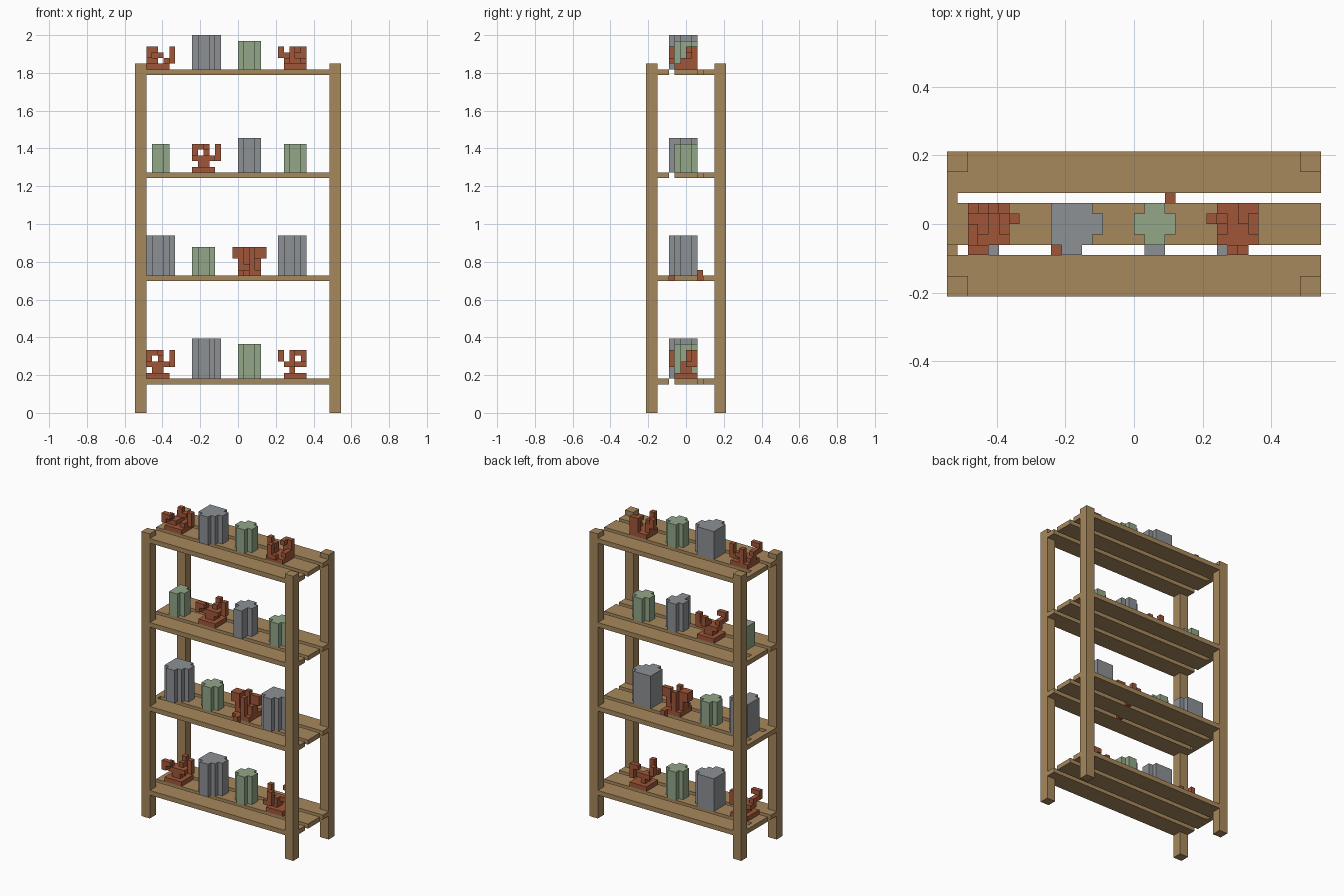
import bpy, bmesh
from mathutils import Vector

old = bpy.data.objects.get("Cube")
if old:
    bpy.data.objects.remove(old)

U = 2 / 66                      # one block
ORIGIN = Vector((18, 7, 0))     # block grid corner offset


def material(name, rgb):
    m = bpy.data.materials.new(name)
    m.use_nodes = True
    m.diffuse_color = (*rgb, 1)
    m.node_tree.nodes["Principled BSDF"].inputs["Base Color"].default_value = (*rgb, 1)
    return m


WOOD = material("light wood", (0.39, 0.25, 0.11))
CLAY = material("red clay", (0.35, 0.093, 0.04))
GREY = material("stone grey", (0.27, 0.285, 0.30))
GREEN = material("sage green", (0.29, 0.39, 0.25))


def finish(bm, name, mat):
    bmesh.ops.recalc_face_normals(bm, faces=bm.faces)
    me = bpy.data.meshes.new(name)
    bm.to_mesh(me)
    bm.free()
    me.materials.append(mat)
    ob = bpy.data.objects.new(name, me)
    bpy.context.collection.objects.link(ob)
    return ob


def blocks(name, mat, boxes, at=(0, 0, 0)):
    """Boxes given as corner and size in block units."""
    bm = bmesh.new()
    for x, y, z, w, d, h in boxes:
        corner, size = Vector((x, y, z)) + Vector(at), Vector((w, d, h))
        made = bmesh.ops.create_cube(bm, size=1)["verts"]
        for v in made:
            v.co = (corner + size / 2 + v.co * size - ORIGIN) * U
    return finish(bm, name, mat)


def jar(name, mat, rows, at, height):
    """Stepped prism; rows hold the x span of each block row, front to back."""
    left, right = [], []
    for j, (a, b) in enumerate(rows):
        left += [(a, j), (a, j + 1)]
        right += [(b, j), (b, j + 1)]
    outline = list(dict.fromkeys(right + left[::-1]))
    bm = bmesh.new()
    verts = [bm.verts.new((Vector((x, y, 0)) + Vector(at) - ORIGIN) * U) for x, y in outline]
    face = bm.faces.new(verts)
    top = bmesh.ops.extrude_face_region(bm, geom=[face])["geom"]
    for v in top:
        if isinstance(v, bmesh.types.BMVert):
            v.co.z += height * U
    return finish(bm, name, mat)


# Frame: four posts
for side, x in (("right", 0), ("left", 34)):
    for end, y in (("front", 0), ("back", 12)):
        blocks(f"{end}_{side}_post", WOOD, [(x, y, 0, 2, 2, 61)])

# Shelves: three boards each, with a small tie block at one end
LEVELS = (5, 23, 41, 59)
for n, z in enumerate(LEVELS, 1):
    blocks(f"shelf_{n}_front_board", WOOD, [(2, 0, z, 32, 2, 1), (0, 2, z, 36, 2, 1)])
    blocks(f"shelf_{n}_middle_board", WOOD, [(0, 5, z, 36, 4, 1)])
    blocks(f"shelf_{n}_back_board", WOOD, [(2, 12, z, 32, 2, 1), (0, 10, z, 36, 2, 1)])
    blocks(f"shelf_{n}_tie", WOOD, [(0, 9, z, 1, 1, 1)])
blocks("shelf_2_front_tie", WOOD, [(0, 4, LEVELS[1], 1, 1, 1)])

# Jar cross-sections
BIG = [(1, 3), (0, 4), (0, 5), (0, 5), (0, 4)]
MEDIUM = [(1, 3), (1, 3), (0, 4), (0, 4), (1, 3)]
SMALL = [(1, 3), (0, 4), (0, 4), (1, 3)]
SLIM = [(0, 2), (0, 3), (0, 3), (0, 2)]

# Grey and green jars: name, colour, section, x, y, shelf, height
for name, mat, rows, x, y, shelf, h in (
        ("grey_jar_1", GREY, BIG, 10, 4, 0, 7),
        ("green_jar_1", GREEN, SMALL, 18, 5, 0, 6),
        ("grey_jar_2", GREY, BIG, 2, 4, 1, 7),
        ("green_jar_2", GREEN, SMALL, 10, 5, 1, 5),
        ("grey_jar_3", GREY, BIG, 25, 4, 1, 7),
        ("green_jar_3", GREEN, SLIM, 3, 5, 2, 5),
        ("grey_jar_4", GREY, MEDIUM, 18, 4, 2, 6),
        ("green_jar_4", GREEN, SMALL, 26, 5, 2, 5),
        ("grey_jar_5", GREY, BIG, 10, 4, 3, 6),
        ("green_jar_5", GREEN, SMALL, 18, 5, 3, 5)):
    jar(name, mat, rows, (x, y, LEVELS[shelf] + 1), h)

# Clay ornaments: square foot with crooked arms
FOOT = [(0, 0, 0, 4, 4, 1)]
CURLED = [(0, 1, 1, 2, 2, 1), (0, -1, 2, 1, 3, 1), (0, -1, 3, 2, 1, 1),
          (3, 1, 1, 1, 2, 1), (4, 2, 1, 1, 1, 3), (1, 3, 1, 1, 1, 3), (2, 3, 2, 1, 1, 1)]
OPEN = [(0, 1, 1, 1, 2, 1), (-1, 2, 2, 1, 1, 2), (0, 2, 2, 1, 1, 1),
        (1, -1, 1, 2, 1, 1), (1, -1, 2, 1, 1, 2), (2, 3, 1, 2, 1, 2), (3, 3, 3, 1, 1, 1),
        (3, 1, 1, 1, 2, 1), (2, 2, 3, 1, 2, 1)]
TALL = [(1, 1, 1, 2, 2, 1), (0, 1, 2, 4, 2, 1), (0, -1, 3, 1, 3, 1), (0, -1, 4, 2, 1, 1),
        (4, 2, 2, 1, 1, 3), (2, 3, 3, 1, 1, 2), (2, 2, 3, 1, 1, 1)]
TALL_OPEN = [(1, 1, 1, 1, 2, 2), (0, 2, 2, 1, 1, 1), (-1, 2, 3, 1, 1, 2), (0, -1, 2, 2, 1, 1),
             (1, -1, 3, 1, 1, 2), (2, 2, 2, 2, 1, 1), (3, 3, 2, 1, 1, 3), (2, 3, 4, 1, 1, 1)]
TWIN = [(0, 1, 1, 1, 2, 2), (3, 1, 1, 1, 2, 2), (1, 1, 1, 2, 2, 1), (-1, 1, 3, 2, 2, 2),
        (3, 2, 3, 2, 1, 2), (1, 3, 1, 1, 1, 4), (2, 0, 1, 1, 1, 4),
        (1, -1, -1, 1, 1, 2), (3, 4, -1, 1, 1, 2)]
for name, boxes, x, shelf in (
        ("clay_ornament_1", TALL, 2, 0), ("clay_ornament_2", TALL_OPEN, 26, 0),
        ("clay_ornament_3", TWIN, 18, 1), ("clay_ornament_4", TALL, 10, 2),
        ("clay_ornament_5", CURLED, 2, 3), ("clay_ornament_6", OPEN, 26, 3)):
    blocks(name, CLAY, FOOT + boxes, (x, 5, LEVELS[shelf] + 1))
